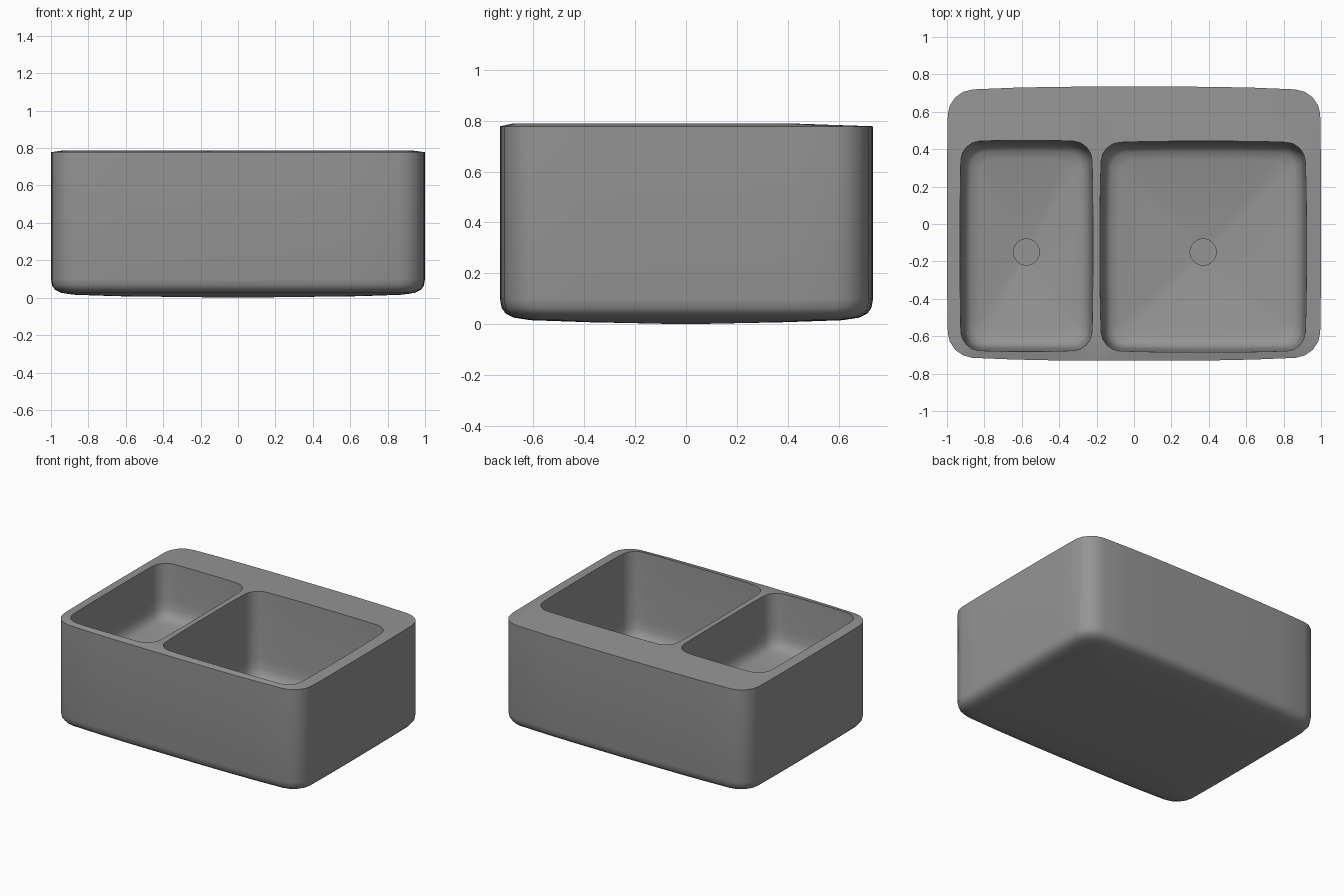
import bpy, bmesh
from math import sin, cos, pi, atan2

cube = bpy.data.objects.get("Cube")
if cube:
    bpy.data.objects.remove(cube)

grey = bpy.data.materials.new("stone grey")
grey.use_nodes = True
colour = (0.3, 0.3, 0.3, 1)
grey.diffuse_color = colour
grey.node_tree.nodes["Principled BSDF"].inputs["Base Color"].default_value = colour


def outline(cx, cy, a, b, r, bulge_x, bulge_y, arc=4, side=8):
    """Rounded rectangle whose sides swell gently outwards."""
    corners = []
    for i, (sx, sy) in enumerate([(1, 1), (-1, 1), (-1, -1), (1, -1)]):
        for k in range(arc + 1):
            t = (i + k / arc) * pi / 2
            corners.append((sx * (a - r) + r * cos(t), sy * (b - r) + r * sin(t)))
    pts = []
    for i, p in enumerate(corners):
        q = corners[(i + 1) % len(corners)]
        n = side if i % (arc + 1) == arc else 1
        pts += [(p[0] + (q[0] - p[0]) * k / n, p[1] + (q[1] - p[1]) * k / n) for k in range(n)]
    return [(cx + x * (1 - bulge_x * abs(y / b) ** 3), cy + y * (1 - bulge_y * abs(x / a) ** 3))
            for x, y in pts]


def ring(bm, pts, z):
    return [bm.verts.new((x, y, z)) for x, y in pts]


def loft(bm, rings):
    for r1, r2 in zip(rings, rings[1:]):
        n = len(r1)
        for i in range(n):
            j = (i + 1) % n
            bm.faces.new((r1[i], r1[j], r2[j], r2[i]))


def fan(bm, loop, point):
    c = bm.verts.new(point)
    for i, v in enumerate(loop):
        bm.faces.new((v, loop[(i + 1) % len(loop)], c))


def loop_edges(bm, loop):
    return [bm.edges.get((v, loop[(i + 1) % len(loop)])) for i, v in enumerate(loop)]


def finish(bm, name):
    bmesh.ops.recalc_face_normals(bm, faces=bm.faces)
    mesh = bpy.data.meshes.new(name)
    bm.to_mesh(mesh)
    bm.free()
    ob = bpy.data.objects.new(name, mesh)
    bpy.context.collection.objects.link(ob)
    mesh.materials.append(grey)
    bpy.ops.object.select_all(action="DESELECT")
    ob.select_set(True)
    bpy.context.view_layer.objects.active = ob
    bpy.ops.object.shade_smooth_by_angle(angle=0.7)


bm = bmesh.new()

# Outer shell: straight walls, rounded lower edge, slightly domed underside
shell = []
for inset, z in [(0, 0.778), (0, 0.1), (0.006, 0.065), (0.022, 0.042), (0.055, 0.026),
                 (0.12, 0.016), (0.35, 0.008)]:
    pts = outline(0, 0.002, 1 - inset, 0.733 - inset, 0.13 - inset * 0.2, 0.008, 0.032)
    shell.append(ring(bm, pts, z))
loft(bm, shell)
fan(bm, shell[-1], (0, 0, 0))
rim = loop_edges(bm, shell[0])

# Basins: walls, soft lower edge, floor falling to a shallow drain recess
drain_y, drain_r = -0.15, 0.07
basins = [("small", -0.575, -0.117, 0.355, 0.39), ("large", 0.37, -0.121, 0.552, 0.155)]
for name, cx, cy, a, floor in basins:
    rings = []
    for inset, z in [(0, 0.788), (0.01, floor + 0.15), (0.017, floor + 0.08),
                     (0.03, floor + 0.04), (0.055, floor + 0.017), (0.1, floor + 0.005)]:
        pts = outline(cx, cy, a - inset, 0.564 - inset, 0.095 - inset * 0.3, 0.02, 0.02)
        rings.append(ring(bm, pts, z))
    angles = [atan2(y - drain_y, x - cx) for x, y in pts]
    circle = [(cx + drain_r * cos(t), drain_y + drain_r * sin(t)) for t in angles]
    rings += [ring(bm, circle, floor - 0.025), ring(bm, circle, floor - 0.05)]
    loft(bm, rings)
    fan(bm, rings[-1], (cx, drain_y, floor - 0.05))
    rim += loop_edges(bm, rings[0])

# Flat deck around both basins
bmesh.ops.triangle_fill(bm, edges=rim, use_beauty=True, normal=(0, 0, 1))
finish(bm, "sink_body")

# Drain covers
for name, cx, cy, a, floor in basins:
    bm = bmesh.new()
    bmesh.ops.create_cone(bm, cap_ends=True, segments=32, radius1=drain_r * 0.98,
                          radius2=drain_r * 0.98, depth=0.008)
    bmesh.ops.translate(bm, verts=bm.verts, vec=(cx, drain_y, floor - 0.046))
    finish(bm, name + "_drain")
